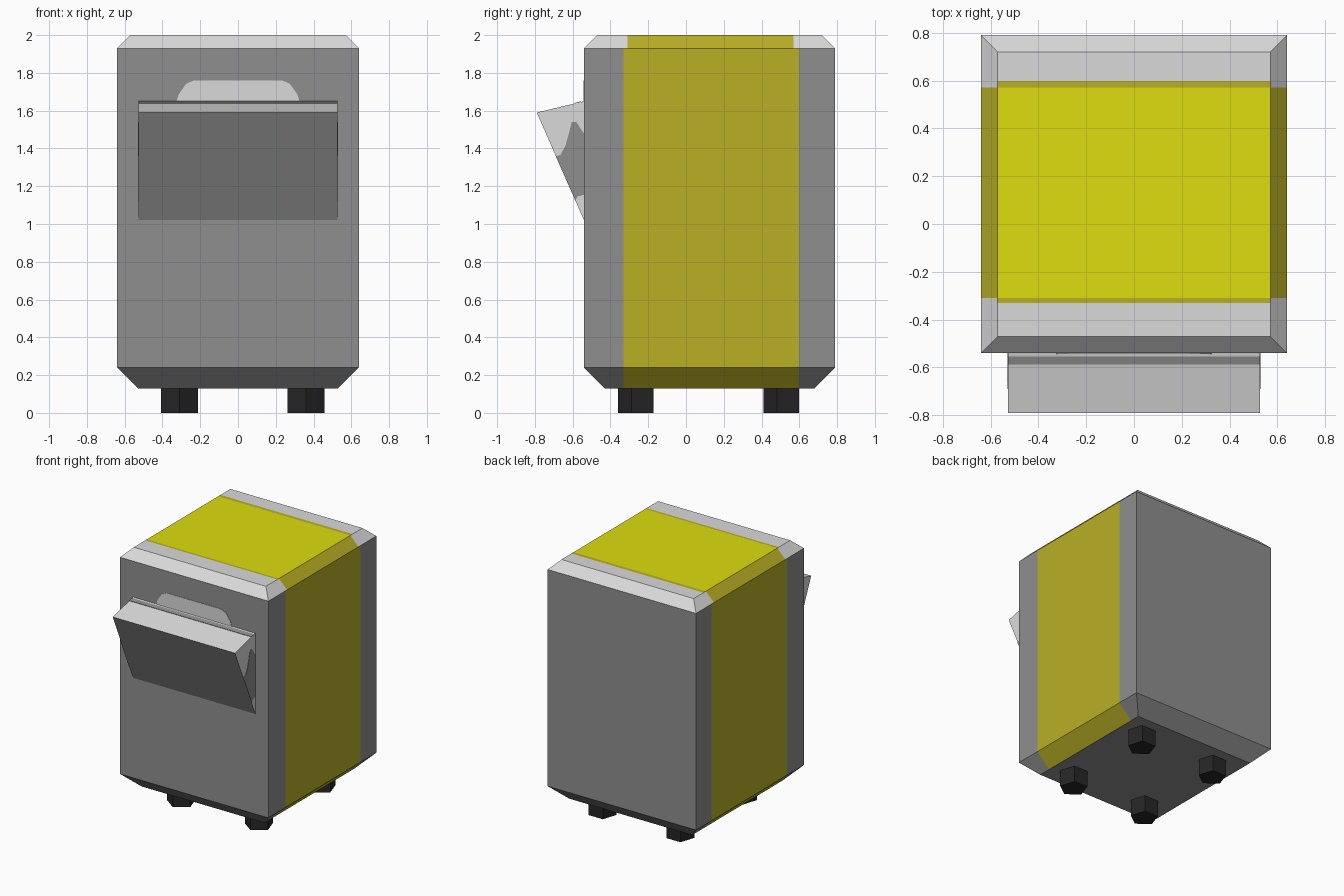
import bpy, bmesh, math
from mathutils import Vector

if "Cube" in bpy.data.objects:
    bpy.data.objects.remove(bpy.data.objects["Cube"])


def material(name, r, g, b):
    def lin(c):
        c /= 255
        return c / 12.92 if c <= 0.04045 else ((c + 0.055) / 1.055) ** 2.4
    m = bpy.data.materials.new(name)
    m.diffuse_color = (lin(r), lin(g), lin(b), 1)
    m.use_nodes = True
    m.node_tree.nodes["Principled BSDF"].inputs["Base Color"].default_value = m.diffuse_color
    return m


GREY = material("body grey", 141, 143, 141)
LIGHT = material("light grey", 218, 218, 218)
OLIVE = material("side yellow", 185, 176, 37)
YELLOW = material("lid yellow", 221, 221, 15)
BLACK = material("foot black", 38, 38, 38)


def make_object(name, bm, mats):
    bmesh.ops.recalc_face_normals(bm, faces=bm.faces[:])
    mesh = bpy.data.meshes.new(name)
    bm.to_mesh(mesh)
    bm.free()
    for m in mats:
        mesh.materials.append(m)
    ob = bpy.data.objects.new(name, mesh)
    bpy.context.collection.objects.link(ob)
    return ob


def extrude(bm, points, offset):
    """Closed prism from a flat outline."""
    face = bm.faces.new([bm.verts.new(p) for p in points])
    ext = bmesh.ops.extrude_face_region(bm, geom=[face])["geom"]
    verts = [v for v in ext if isinstance(v, bmesh.types.BMVert)]
    bmesh.ops.translate(bm, verts=verts, vec=Vector(offset))


# Body: stacked rectangles with chamfered top and bottom
X, Y0, Y1 = 0.64, -0.54, 0.79
bm = bmesh.new()
rings = []
for z, inset in ((0.13, 0.11), (0.24, 0), (1.93, 0), (2.0, 0.07)):
    x, a, b = X - inset, Y0 + inset, Y1 - inset
    rings.append([bm.verts.new(p) for p in
                  ((-x, a, z), (x, a, z), (x, b, z), (-x, b, z))])
bm.faces.new(rings[0][::-1])
bm.faces.new(rings[-1])
for lo, hi in zip(rings, rings[1:]):
    for i in range(4):
        j = (i + 1) % 4
        bm.faces.new((lo[i], lo[j], hi[j], hi[i]))

# Cut the edges of the yellow band
for y in (-0.33, -0.31, 0.57, 0.598):
    bmesh.ops.bisect_plane(bm, geom=bm.verts[:] + bm.edges[:] + bm.faces[:],
                           plane_co=(0, y, 0), plane_no=(0, 1, 0))
bmesh.ops.recalc_face_normals(bm, faces=bm.faces[:])
bm.normal_update()
for f in bm.faces:
    c, n = f.calc_center_median(), f.normal
    band = -0.33 < c.y < 0.598
    inner = -0.31 < c.y < 0.57
    if n.z > 0.9:                                   # lid
        f.material_index = 3 if inner else 2 if band else 1
    elif n.z > 0.1:                                 # top chamfer
        f.material_index = 2 if inner and abs(n.x) > 0.3 else 1
    else:                                           # walls, base
        f.material_index = 2 if band and abs(n.x) > 0.3 else 0
make_object("body", bm, [GREY, LIGHT, OLIVE, YELLOW])

# Hood: triangular wedge on the front, light apart from its sloping flap
HX = 0.527
bm = bmesh.new()
extrude(bm, [(-HX, -0.54, 1.65), (-HX, -0.79, 1.59), (-HX, -0.54, 1.02)],
        (2 * HX, 0, 0))
bmesh.ops.recalc_face_normals(bm, faces=bm.faces[:])
bm.normal_update()
for f in bm.faces:
    f.material_index = 1 if f.normal.y < -0.5 else 0
make_object("hood", bm, [LIGHT, GREY])

# Dark painted patches on both hood cheeks
cheek = [(-0.54, 1.48), (-0.555, 1.50), (-0.58, 1.54), (-0.605, 1.54),
         (-0.617, 1.49), (-0.64, 1.41), (-0.665, 1.365), (-0.69, 1.36),
         (-0.585, 1.122), (-0.575, 1.145), (-0.54, 1.155)]
bm = bmesh.new()
for s in (-1, 1):
    extrude(bm, [(s * (HX - 0.001), y, z) for y, z in cheek], (s * 0.004, 0, 0))
make_object("hood_side_patches", bm, [GREY])

# Dark stripe along the back of the hood top
bm = bmesh.new()
extrude(bm, [(-HX, y, 1.65 + (y + 0.54) * 0.24 + d) for y, d in
             ((-0.555, 0), (-0.588, 0), (-0.588, 0.003), (-0.555, 0.003))],
        (2 * HX, 0, 0))
make_object("hood_stripe", bm, [GREY])

# Light panel above the hood
half = [(0.325, 1.65), (0.315, 1.685), (0.275, 1.742), (0.235, 1.76)]
bm = bmesh.new()
outline = half + [(-x, z) for x, z in half[::-1]]
extrude(bm, [(x, -0.539, z) for x, z in outline], (0, -0.004, 0))
make_object("front_panel", bm, [LIGHT])

# Feet: four five-sided prisms
R = 0.104
for xn, cx in (("left", -0.31), ("right", 0.36)):
    for yn, cy in (("front", -0.256), ("back", 0.514)):
        bm = bmesh.new()
        angles = [math.radians(-90 + 72 * i) for i in range(5)]
        extrude(bm, [(cx + R * math.cos(a), cy + R * math.sin(a), 0)
                     for a in angles], (0, 0, 0.135))
        make_object(f"{yn}_{xn}_foot", bm, [BLACK])
